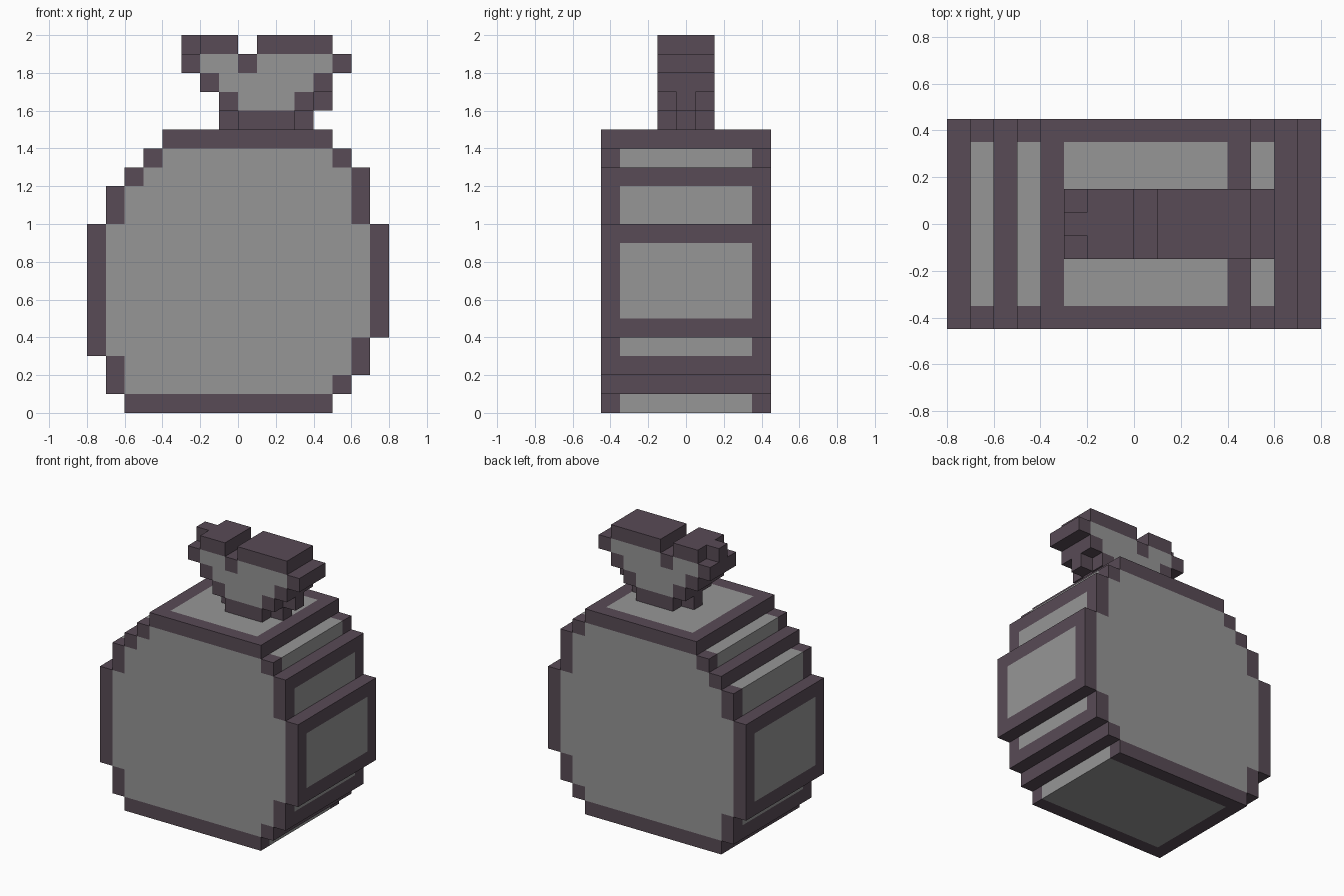
import bpy
import bmesh
from mathutils import Vector

if "Cube" in bpy.data.objects:
    bpy.data.objects.remove(bpy.data.objects["Cube"])

U = 0.1  # block size


def material(name, rgb):
    m = bpy.data.materials.new(name)
    m.diffuse_color = (*rgb, 1.0)
    m.use_nodes = True
    m.node_tree.nodes["Principled BSDF"].inputs["Base Color"].default_value = m.diffuse_color
    return m


MATS = [material("grey_cloth", (0.305, 0.305, 0.305)),
        material("dark_plum_trim", (0.098, 0.070, 0.092))]
AXES = [Vector(v) for v in ((1, 0, 0), (0, 1, 0), (0, 0, 1))]


def rows_to_cells(rows):
    """Rows of (z from, z to, x from, x to) in blocks -> set of (x, z) cells."""
    return {(x, z) for z0, z1, x0, x1 in rows
            for z in range(z0, z1) for x in range(x0, x1)}


def build_blocks(name, layers, is_dark, skip_bottom=False):
    """Outer skin of stacked layers of blocks, centred on y = 0."""
    n = len(layers)
    solid = {(x, y, z) for y, cells in enumerate(layers) for x, z in cells}
    floor = min(c[2] for c in solid)
    bm = bmesh.new()
    for cell in sorted(solid):
        centre = Vector(cell) + Vector((0.5, 0.5 - n / 2, 0.5))
        for i in range(3):
            for sign in (-1, 1):
                step = [0, 0, 0]
                step[i] = sign
                if tuple(a + b for a, b in zip(cell, step)) in solid:
                    continue
                if skip_bottom and i == 2 and sign < 0 and cell[2] == floor:
                    continue
                a, b = AXES[(i + 1) % 3] / 2, AXES[(i + 2) % 3] / 2
                mid = centre + AXES[i] * sign / 2
                corners = [mid - a - b, mid + a - b, mid + a + b, mid - a + b]
                face = bm.faces.new([bm.verts.new(c * U) for c in corners[::sign]])
                face.material_index = int(is_dark(cell, layers))
    bmesh.ops.remove_doubles(bm, verts=bm.verts, dist=0.001)
    me = bpy.data.meshes.new(name)
    bm.to_mesh(me)
    bm.free()
    for m in MATS:
        me.materials.append(m)
    ob = bpy.data.objects.new(name, me)
    bpy.context.collection.objects.link(ob)


def on_outline(cell, layers):
    x, y, z = cell
    return any(c not in layers[y] for c in
               ((x - 1, z), (x + 1, z), (x, z - 1), (x, z + 1)))


# Sack body: one stepped silhouette, nine blocks deep
body = rows_to_cells([
    (0, 1, -6, 5), (1, 2, -7, 6), (2, 3, -7, 7), (3, 4, -8, 7), (4, 10, -8, 8),
    (10, 12, -7, 7), (12, 13, -6, 7), (13, 14, -5, 6), (14, 15, -4, 5)])

# Dark seams that run from front to back around the body
SEAMS = {(-4, 14), (4, 14), (-6, 12), (6, 12), (-8, 9), (7, 9),
         (-8, 3), (7, 4), (-7, 1), (6, 2), (5, 1), (-6, 0)}


def body_dark(cell, layers):
    x, y, z = cell
    if y in (0, len(layers) - 1):
        return on_outline(cell, layers)
    return (x, z) in SEAMS


build_blocks("sack_body", [body] * 9, body_dark)

# Tied neck: three layers, the middle one slightly wider
neck_side = rows_to_cells([
    (15, 16, 0, 3), (16, 17, -1, 4), (17, 18, -2, 5), (18, 19, -3, 6),
    (19, 20, -2, 0), (19, 20, 1, 5)])
neck_middle = neck_side | {(-1, 15), (3, 15), (4, 16), (-3, 19)}
build_blocks("sack_neck", [neck_side, neck_middle, neck_side],
             lambda c, l: c[1] == 1 or on_outline(c, l), skip_bottom=True)
